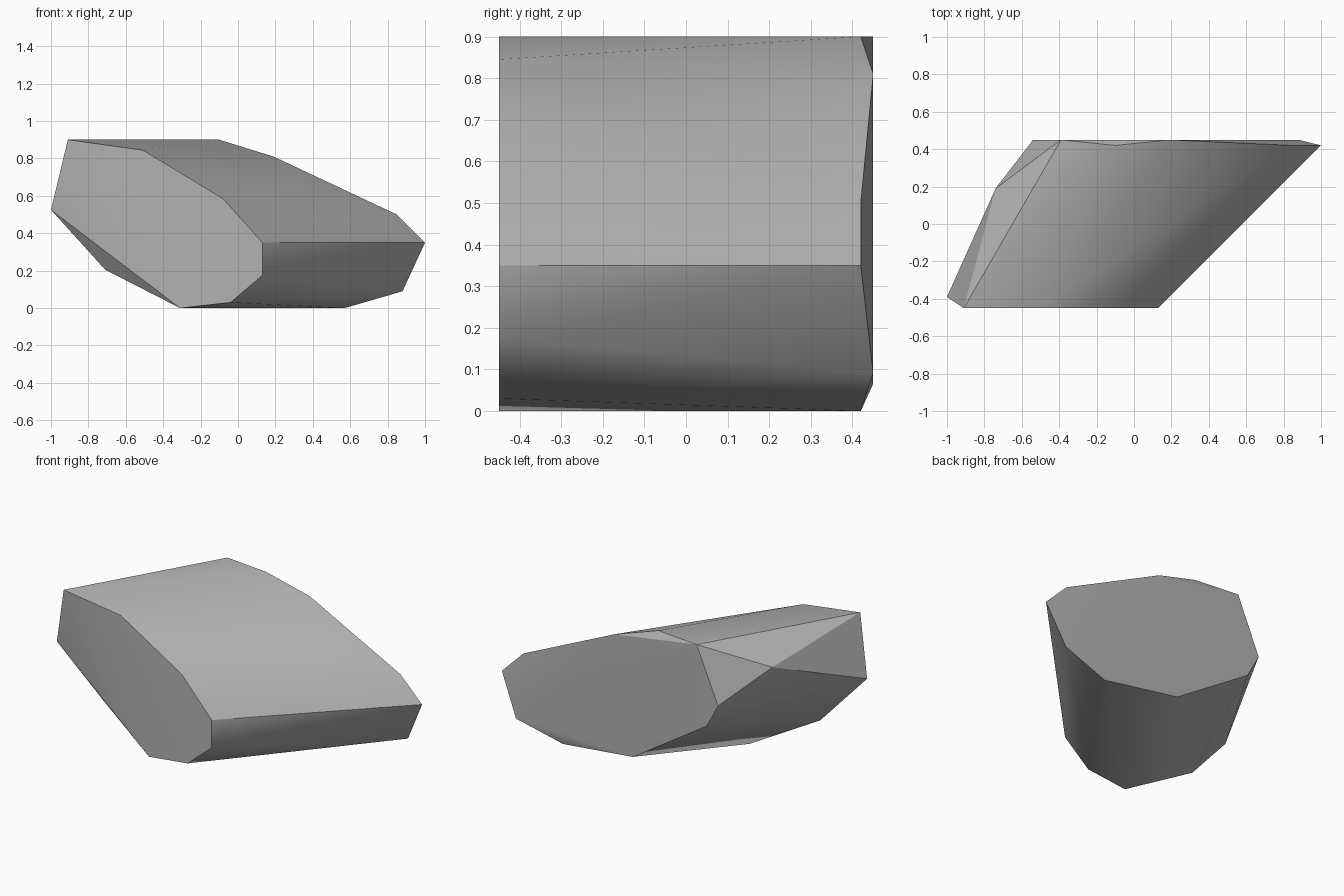
import bpy
import bmesh
import math
from mathutils import Vector

# Remove the default cube only
default_cube = bpy.data.objects.get("Cube")
if default_cube:
    bpy.data.objects.remove(default_cube, do_unlink=True)


def make_material(name, colour):
    material = bpy.data.materials.new(name)
    material.use_nodes = True
    material.diffuse_color = colour
    material.node_tree.nodes["Principled BSDF"].inputs["Base Color"].default_value = colour
    return material


def outline(profile, depth):
    """Place an (x, z) profile on a plane of constant y."""
    return [Vector((x, depth, z)) for x, z in profile]


# Flat front end of the stone
front_end = outline([(-.91, .9), (-.51, .845), (-.08, .585), (.13, .35),
                     (.13, .175), (-.04, .03), (-.31, 0)], -.45)

# Back end, shifted sideways, with a few slightly recessed corners
back_end = outline([(-.39, .9), (.19, .81), (.88, .09), (.06, .066),
                    (-.46, .4), (-.54, .55)], .45)
back_recess = outline([(-.1, .9), (.85, .5), (1, .35), (.57, 0)], .42)

# Chipped corners along the side and underside
chips = [Vector(p) for p in [(-1, -.39, .525), (-.74, .19, .75),
                             (-.71, -.335, .205), (-.31, -.2, 0)]]

# Wrap all corners in one faceted convex stone
bm = bmesh.new()
for point in front_end + back_end + back_recess + chips:
    bm.verts.new(point)
hull = bmesh.ops.convex_hull(bm, input=bm.verts)
loose = {v for v in hull["geom_interior"] + hull["geom_unused"]
         if isinstance(v, bmesh.types.BMVert)}
bmesh.ops.delete(bm, geom=list(loose), context="VERTS")
bmesh.ops.dissolve_limit(bm, angle_limit=math.radians(1),
                         verts=bm.verts, edges=bm.edges)
bmesh.ops.recalc_face_normals(bm, faces=bm.faces)

mesh = bpy.data.meshes.new("stone")
bm.to_mesh(mesh)
bm.free()
mesh.materials.append(make_material("stone grey", (.45, .45, .45, 1)))
stone = bpy.data.objects.new("stone", mesh)
bpy.context.collection.objects.link(stone)

# Soft facets with crisp main edges
bpy.ops.object.select_all(action="DESELECT")
stone.select_set(True)
bpy.context.view_layer.objects.active = stone
bpy.ops.object.shade_smooth_by_angle(angle=math.radians(30))
